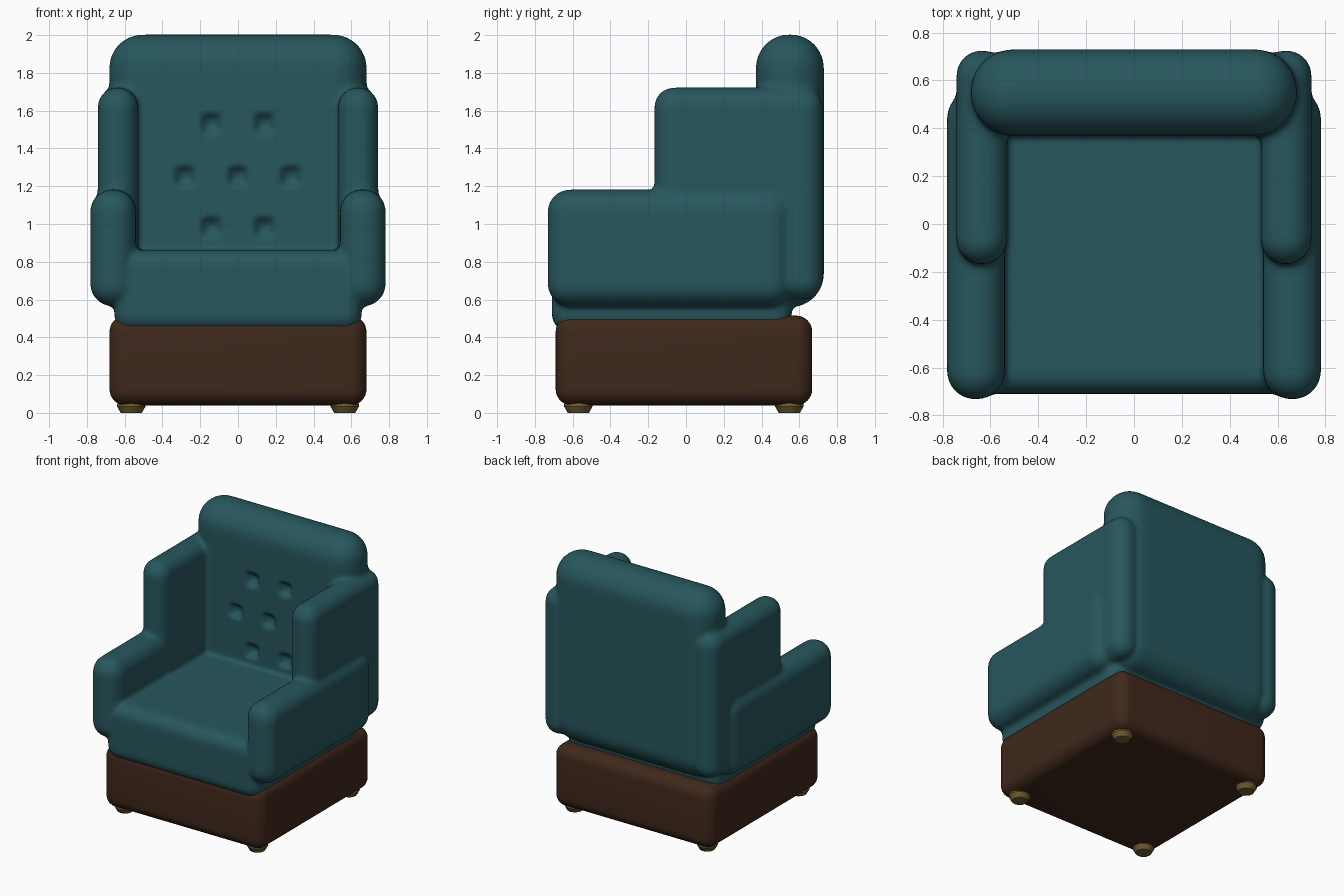
import bpy, bmesh
from mathutils import Vector

if "Cube" in bpy.data.objects:
    bpy.data.objects.remove(bpy.data.objects["Cube"])


def material(name, rgb):
    m = bpy.data.materials.new(name)
    m.diffuse_color = (*rgb, 1)
    m.use_nodes = True
    m.node_tree.nodes["Principled BSDF"].inputs["Base Color"].default_value = m.diffuse_color
    return m


teal = material("teal_fabric", (0.02, 0.095, 0.11))
wood = material("dark_wood", (0.05, 0.021, 0.011))
brass = material("brass", (0.17, 0.11, 0.03))


def add_object(name, bm, mat):
    me = bpy.data.meshes.new(name)
    bm.to_mesh(me)
    bm.free()
    me.materials.append(mat)
    ob = bpy.data.objects.new(name, me)
    bpy.context.collection.objects.link(ob)
    return ob


def smooth(ob):
    for p in ob.data.polygons:
        p.use_smooth = True


def rounded_box(bm, lo, hi, r, segments=8):
    """Add a box between two corners with all edges rounded."""
    lo, hi = Vector(lo), Vector(hi)
    size, mid = hi - lo, (lo + hi) / 2
    part = bmesh.new()
    bmesh.ops.create_cube(part, size=1)
    for v in part.verts:
        v.co = Vector(a * b for a, b in zip(v.co, size)) + mid
    r = min(r, min(size) * 0.49)
    bmesh.ops.bevel(part, geom=part.edges[:], offset=r, segments=segments,
                    profile=0.5, affect='EDGES')
    tmp = bpy.data.meshes.new("tmp")
    part.to_mesh(tmp)
    part.free()
    bm.from_mesh(tmp)
    bpy.data.meshes.remove(tmp)


# Wooden base
bm = bmesh.new()
rounded_box(bm, (-0.68, -0.69, 0.04), (0.68, 0.668, 0.515), 0.085)
smooth(add_object("base", bm, wood))

# Upholstery: seat, back and stepped arms fused into one soft skin
bm = bmesh.new()
rounded_box(bm, (-0.655, -0.71, 0.43), (0.655, 0.56, 0.862), 0.09)      # seat
rounded_box(bm, (-0.682, 0.37, 0.56), (0.682, 0.73, 2.003), 0.178)      # back
for s in (-1, 1):
    for inner, outer, y0, y1, z0, z1 in (
            (0.54, 0.782, -0.733, 0.56, 0.565, 1.183),                  # lower arm
            (0.53, 0.742, -0.168, 0.725, 0.60, 1.723)):                 # upper arm
        a, b = sorted((s * inner, s * outer))
        rounded_box(bm, (a, y0, z0), (b, y1, z1), 0.118)
upholstery = add_object("upholstery", bm, teal)
rm = upholstery.modifiers.new("fuse", 'REMESH')
rm.mode = 'VOXEL'
rm.voxel_size = 0.016
sm = upholstery.modifiers.new("soften", 'SMOOTH')
sm.factor = 0.5
sm.iterations = 6
bpy.context.view_layer.objects.active = upholstery
upholstery.select_set(True)
for name in ("fuse", "soften"):
    bpy.ops.object.modifier_apply(modifier=name)

# Button dents pressed into the backrest
dents = [(x, z) for z, row in ((1.53, (-0.14, 0.14)), (1.25, (-0.28, 0, 0.28)),
                               (0.98, (-0.14, 0.14))) for x in row]
for v in upholstery.data.vertices:
    if 0.34 < v.co.y < 0.42 and abs(v.co.x) < 0.5 and v.co.z > 0.9:
        for x, z in dents:
            d = (((v.co.x - x) / 0.058) ** 4 + ((v.co.z - z) / 0.058) ** 4) ** 0.5
            if d < 1:
                v.co.y += 0.045 * (1 - d)
                break
if not upholstery.data.materials:
    upholstery.data.materials.append(teal)
smooth(upholstery)

# Brass feet
for side, x in (("left", -0.565), ("right", 0.565)):
    for end, y in (("front", -0.57), ("back", 0.547)):
        bm = bmesh.new()
        for r1, r2, z0, z1 in ((0.056, 0.076, 0, 0.035), (0.076, 0.07, 0.035, 0.08)):
            ring = bmesh.ops.create_cone(bm, cap_ends=True, segments=12,
                                         radius1=r1, radius2=r2, depth=z1 - z0)
            bmesh.ops.translate(bm, verts=ring["verts"], vec=(x, y, (z0 + z1) / 2))
        foot = add_object(f"{end}_{side}_foot", bm, brass)
        bpy.ops.object.select_all(action='DESELECT')
        foot.select_set(True)
        bpy.context.view_layer.objects.active = foot
        bpy.ops.object.shade_smooth_by_angle()
